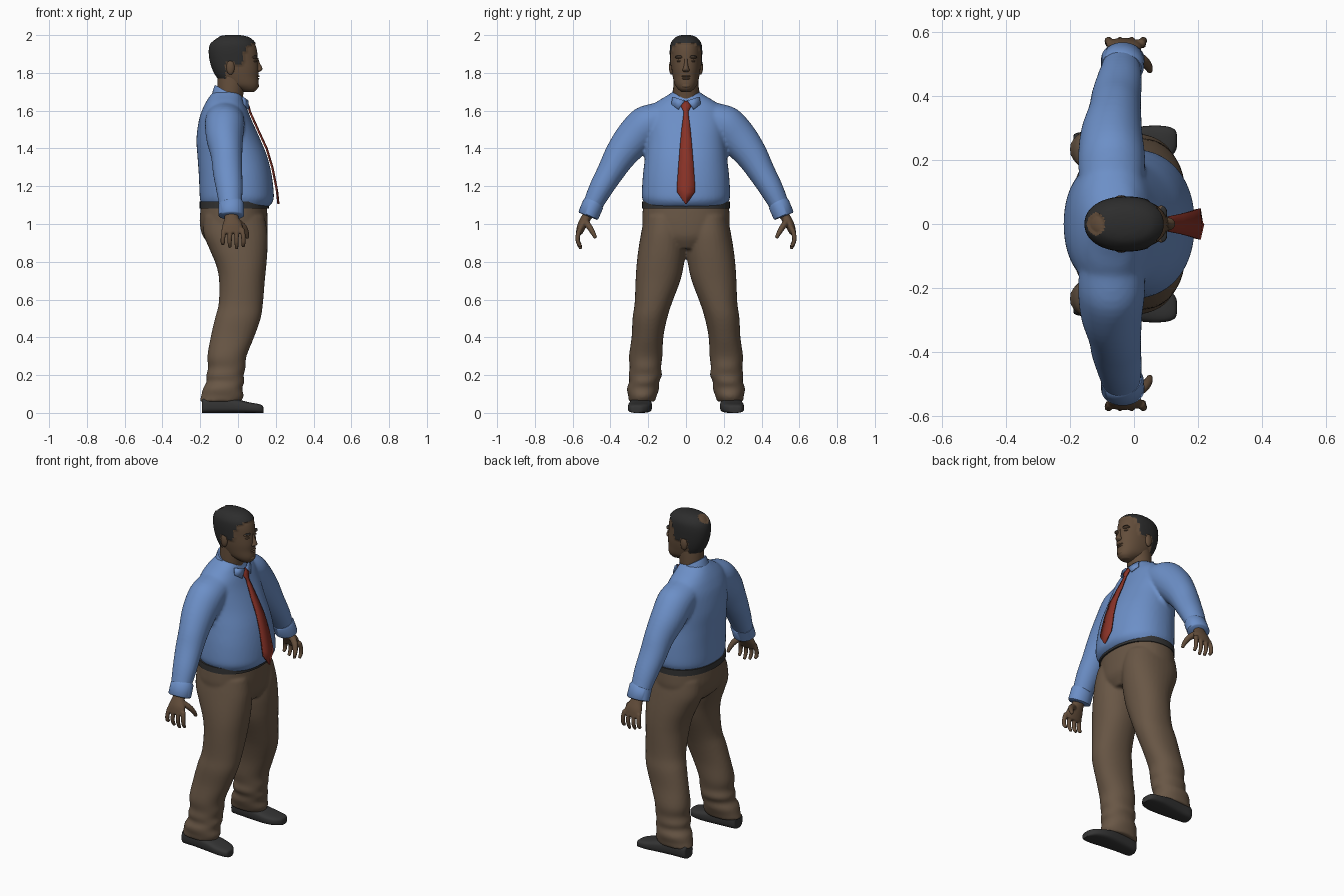
import bpy, bmesh, math
from mathutils import Vector


def material(name, rgb):
    m = bpy.data.materials.new(name)
    m.diffuse_color = (*rgb, 1)
    return m


SHIRT = material("blue shirt", (0.15, 0.275, 0.57))
TROUSER = material("brown cloth", (0.14, 0.094, 0.060))
SKIN = material("brown skin", (0.125, 0.075, 0.043))
TIE = material("red tie", (0.25, 0.032, 0.02))
HAIR = material("black hair", (0.026, 0.026, 0.026))
SHOE = material("dark leather", (0.034, 0.034, 0.034))


# A ring is nine numbers: centre, first half axis, second half axis
def level(z, x0, x1, y0, y1):
    return ((x0 + x1) / 2, (y0 + y1) / 2, z, (x1 - x0) / 2, 0, 0, 0, (y1 - y0) / 2, 0)


def path(points):
    """Rings across a path of (x, y, z, half depth, half thickness)."""
    rings = []
    for i, p in enumerate(points):
        a, b = points[max(i - 1, 0)], points[min(i + 1, len(points) - 1)]
        t = (Vector(b[:3]) - Vector(a[:3])).normalized()
        u = Vector((1, 0, 0))
        u = (u - t * u.dot(t)).normalized()
        rings.append((*p[:3], *(u * p[3]), *(t.cross(u) * p[4])))
    return rings


def refine(rings, k):
    """Catmull-Rom resampling, k steps per span."""
    out = []
    for i in range(len(rings) - 1):
        p = [rings[min(max(i + d, 0), len(rings) - 1)] for d in (-1, 0, 1, 2)]
        for s in range(k):
            t = s / k
            out.append([0.5 * (2 * b + (c - a) * t + (2 * a - 5 * b + 4 * c - d) * t * t
                               + (3 * b - a - 3 * c + d) * t ** 3) for a, b, c, d in zip(*p)])
    return out + [list(rings[-1])]


def loft(bm, rings, k=4, n=32, power=2.0, side=1):
    rows = []
    for r in refine(rings, k):
        c, u, v = Vector(r[:3]), Vector(r[3:6]), Vector(r[6:])
        row = []
        for j in range(n):
            a = 2 * math.pi * j / n
            ca, sa = math.cos(a), math.sin(a)
            p = c + u * math.copysign(abs(ca) ** (2 / power), ca) \
                  + v * math.copysign(abs(sa) ** (2 / power), sa)
            row.append(bm.verts.new((p.x, p.y * side, p.z)))
        rows.append(row)
    for lo, hi in zip(rows, rows[1:]):
        for j in range(n):
            bm.faces.new((lo[j], lo[(j + 1) % n], hi[(j + 1) % n], hi[j]))
    bm.faces.new(rows[0])
    bm.faces.new(rows[-1])


def ball(bm, centre, size):
    verts = bmesh.ops.create_uvsphere(bm, u_segments=16, v_segments=10, radius=1)["verts"]
    for v in verts:
        v.co = Vector(centre) + Vector([a * b for a, b in zip(v.co, size)])


def finish(name, bm, mat, voxel=0, smooth=2, angle=50):
    bmesh.ops.recalc_face_normals(bm, faces=bm.faces)
    me = bpy.data.meshes.new(name)
    bm.to_mesh(me)
    bm.free()
    ob = bpy.data.objects.new(name, me)
    bpy.context.collection.objects.link(ob)
    me.materials.append(mat)
    bpy.context.view_layer.objects.active = ob
    ob.select_set(True)
    bpy.ops.object.shade_smooth_by_angle(angle=math.radians(angle))
    ob.select_set(False)
    if voxel:  # blend overlapping volumes into one skin
        m = ob.modifiers.new("blend", "REMESH")
        m.mode, m.voxel_size, m.use_smooth_shade = "VOXEL", voxel, True
        m = ob.modifiers.new("soften", "SMOOTH")
        m.factor, m.iterations = 0.5, smooth
    return ob


# Shirt: torso and two sleeves
bm = bmesh.new()
torso = [(1.09, -.18, .16, .215), (1.115, -.197, .183, .224), (1.15, -.203, .19, .234),
         (1.25, -.207, .18, .229), (1.35, -.214, .157, .218), (1.45, -.22, .117, .21),
         (1.55, -.207, .072, .212), (1.61, -.187, .048, .195), (1.65, -.167, .03, .15),
         (1.68, -.147, .02, .10), (1.70, -.13, .01, .07)]
loft(bm, [level(z, a, b, -w, w) for z, a, b, w in torso], power=2.2, n=48)
sleeve = [(-.07, .13, 1.565, .10, .085), (-.07, .205, 1.525, .105, .105), (-.07, .28, 1.45, .097, .10),
          (-.06, .35, 1.36, .083, .085), (-.055, .40, 1.275, .078, .072), (-.045, .455, 1.18, .07, .062),
          (-.04, .495, 1.10, .06, .052), (-.038, .505, 1.08, .058, .048)]
for s in (1, -1):
    loft(bm, path(sleeve), side=s)
finish("shirt", bm, SHIRT, 0.010, 4)

# Cuffs
bm = bmesh.new()
for s in (1, -1):
    loft(bm, path([(-.037, .488, 1.112, .062, .052), (-.036, .491, 1.106, .067, .057),
                   (-.035, .517, 1.046, .068, .056), (-.035, .519, 1.041, .06, .05)]), k=1, side=s)
finish("cuffs", bm, SHIRT)

# Collar, higher at the back
bm = bmesh.new()
loft(bm, [(-.05, 0, 1.645, .09, 0, -.035, 0, .092, 0), (-.047, 0, 1.675, .083, 0, -.042, 0, .08, 0),
          (-.045, 0, 1.692, .077, 0, -.045, 0, .074, 0)], k=2)
finish("collar", bm, SHIRT)
bm = bmesh.new()
for s in (1, -1):
    pts = [(.047, .006, 1.652), (.02, .07, 1.672), (.028, .075, 1.632), (.052, .04, 1.605)]
    bm.faces.new([bm.verts.new((x, y * s, z)) for x, y, z in pts])
finish("collar_points", bm, SHIRT).modifiers.new("thick", "SOLIDIFY").thickness = 0.008

# Tie hanging clear of the belly
bm = bmesh.new()
strip = [(.048, 1.652, .016), (.062, 1.622, .027), (.07, 1.593, .012), (.078, 1.575, .014),
         (.112, 1.50, .024), (.158, 1.40, .033), (.188, 1.30, .041), (.208, 1.20, .048),
         (.213, 1.17, .048), (.220, 1.105, .003)]
rows = [[bm.verts.new((x - (.004 if y else 0), y * w, z)) for y in (-1, 0, 1)] for x, z, w in strip]
for a, b in zip(rows, rows[1:]):
    for j in (0, 1):
        bm.faces.new((a[j], a[j + 1], b[j + 1], b[j]))
finish("tie", bm, TIE).modifiers.new("thick", "SOLIDIFY").thickness = 0.008

# Trousers: seat and two legs
bm = bmesh.new()
seat = [(.87, -.12, .12, .10), (.93, -.183, .152, .21), (1.0, -.202, .157, .231),
        (1.06, -.20, .155, .23), (1.10, -.195, .152, .226)]
loft(bm, [level(z, a, b, -w, w) for z, a, b, w in seat], power=2.2, n=48)
leg = [(1.04, -.18, .14, .01, .22), (.95, -.183, .156, .0, .238), (.86, -.148, .156, .0, .253),
       (.78, -.115, .15, .012, .262), (.7, -.10, .142, .03, .267), (.58, -.102, .132, .075, .272),
       (.5, -.122, .12, .10, .283), (.4, -.145, .085, .12, .288), (.3, -.162, .045, .125, .302),
       (.24, -.158, .04, .132, .298), (.2, -.168, .03, .127, .304), (.165, -.166, .034, .142, .30),
       (.13, -.185, .022, .142, .313), (.09, -.195, .03, .155, .306), (.06, -.203, .015, .165, .303)]
for s in (1, -1):
    loft(bm, [level(*r) for r in leg], side=s, power=2.15)
finish("trousers", bm, TROUSER, 0.009, 3)

# Belt
bm = bmesh.new()
loft(bm, [level(z, -.203, .163, -.232, .232) for z in (1.082, 1.118)], k=1, n=48, power=2.2)
finish("belt", bm, SHOE)

# Shoes, toes turned slightly out; rows of (x, y0, y1, top)
bm = bmesh.new()
shoe = [(-.19, .215, .265, .07), (-.18, .198, .285, .08), (-.10, .187, .292, .085), (0, .18, .303, .07),
        (.06, .184, .308, .056), (.105, .20, .305, .048), (.128, .225, .295, .04), (.134, .24, .28, .03)]
for s in (1, -1):
    loft(bm, [(x, (a + b) / 2, h / 2, 0, (b - a) / 2, 0, 0, 0, h / 2) for x, a, b, h in shoe],
         side=s, power=3.2)
finish("shoes", bm, SHOE)

# Hands: palm, four curled fingers, thumb
bm = bmesh.new()
for s in (1, -1):
    loft(bm, path([(-.035, .512, 1.06, .036, .028), (-.034, .53, 1.03, .038, .026),
                   (-.03, .552, .99, .054, .024), (-.028, .567, .95, .054, .017)]), side=s, n=20)
    for i, tip in enumerate((.893, .876, .868, .88)):
        x = -.072 + .031 * i
        loft(bm, path([(x, .562, .975, .014, .014), (x * 1.15 + .004, .573, .935, .0125, .0125),
                       (x * 1.18 + .004, .571, .902, .0115, .0115), (x * 1.15 + .004, .556, tip, .009, .009)]),
             side=s, n=12, k=3)
    loft(bm, path([(-.01, .535, 1.015, .02, .018), (.028, .512, .985, .018, .016),
                   (.045, .492, .952, .014, .013), (.05, .478, .925, .009, .009)]), side=s, n=12)
finish("hands", bm, SKIN, 0.005, 2)

# Neck
bm = bmesh.new()
loft(bm, [level(1.62, -.10, .02, -.065, .065), level(1.70, -.108, .03, -.068, .068),
          level(1.80, -.11, .05, -.064, .064)])
finish("neck", bm, SKIN)

# Head with hair assigned by a hairline rule
bm = bmesh.new()
skull = [(1.70, .03, .085, .025), (1.715, -.01, .102, .043), (1.74, -.07, .109, .06),
         (1.78, -.108, .107, .07), (1.82, -.13, .109, .076), (1.87, -.145, .105, .079),
         (1.92, -.149, .10, .080), (1.955, -.140, .088, .075), (1.98, -.117, .062, .057),
         (1.991, -.085, .03, .036), (1.995, -.05, .0, .012)]
loft(bm, [level(z, a, b, -w, w) for z, a, b, w in skull], n=72, k=6, power=2.15)


def is_hair(p):
    steps = ((-.065, 1.768), (-.02, 1.865), (.022, 1.845), (.042, 1.915), (.065, 1.945), (1, 1.957))
    line = next(z for x, z in steps if p.x < x)
    return p.z > line and (p - Vector((-.118, 0, 1.975))).length > .033


bm.normal_update()
hair_verts = set()
for f in bm.faces:
    if is_hair(f.calc_center_median()):
        f.material_index = 1
        hair_verts.update(f.verts)
bmesh.ops.recalc_face_normals(bm, faces=bm.faces)
bm.normal_update()
for v, nrm in [(v, v.normal.copy()) for v in hair_verts]:
    v.co += nrm * .006
finish("head", bm, SKIN).data.materials.append(HAIR)

# Nose, ears, brow ridges, lips and chin
bm = bmesh.new()
loft(bm, [level(1.806, .095, .114, -.014, .014), level(1.815, .09, .127, -.02, .02),
          level(1.828, .09, .128, -.014, .014), level(1.855, .09, .114, -.009, .009),
          level(1.88, .09, .107, -.008, .008)], n=16)
ball(bm, (.098, 0, 1.782), (.017, .026, .006))
ball(bm, (.098, 0, 1.769), (.016, .023, .006))
ball(bm, (.09, 0, 1.732), (.022, .028, .016))
for s in (1, -1):
    ball(bm, (-.04, s * .077, 1.83), (.022, .013, .04))
    ball(bm, (.085, s * .034, 1.882), (.019, .024, .008))
    ball(bm, (.085, s * .034, 1.862), (.015, .015, .006))
finish("face_features", bm, SKIN)

# Eyebrows
bm = bmesh.new()
for s in (1, -1):
    ball(bm, (.091, s * .035, 1.888), (.012, .02, .004))
finish("eyebrows", bm, HAIR)
